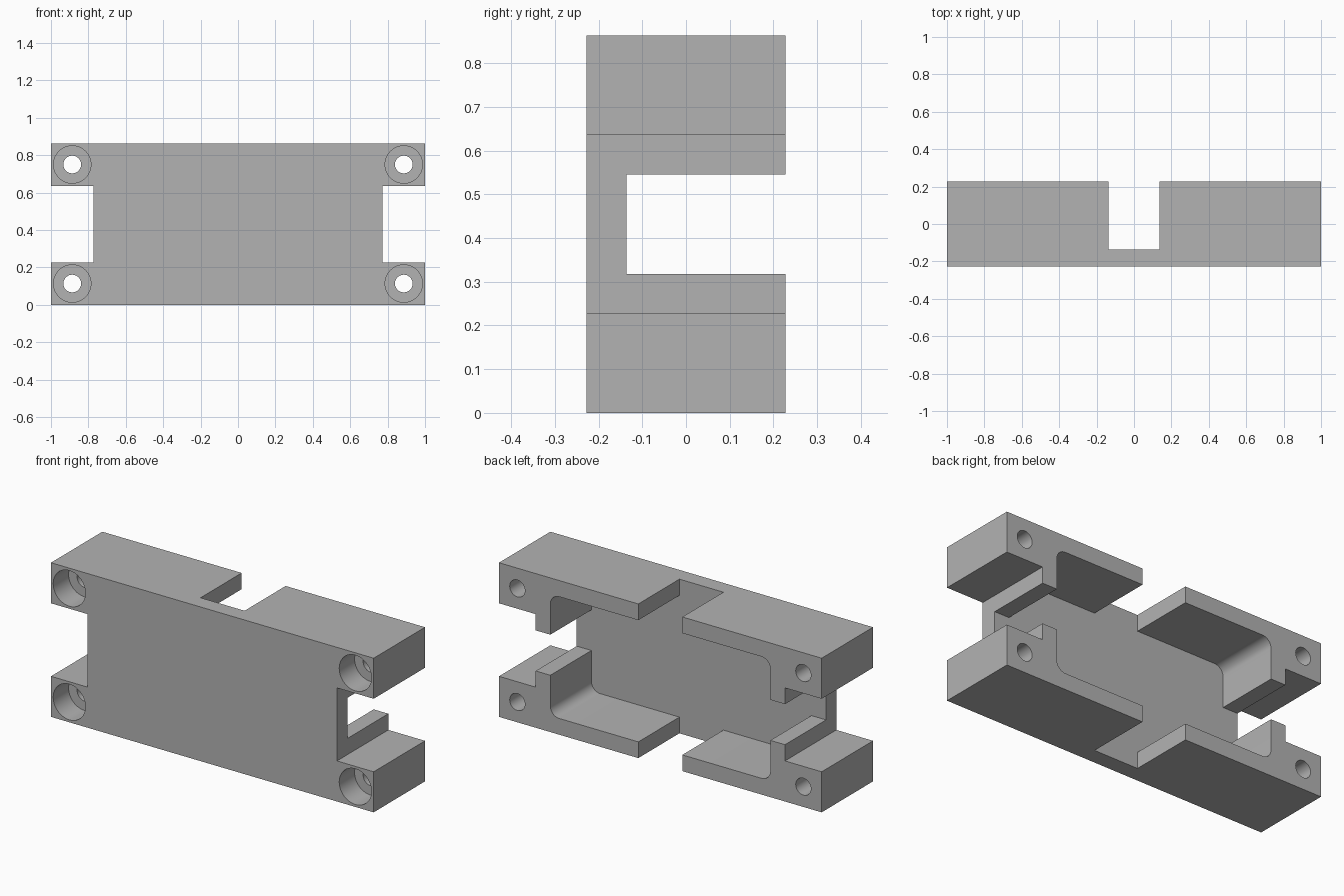
import bpy
import bmesh
from math import cos, sin, pi
from mathutils import Matrix, Vector

if "Cube" in bpy.data.objects:
    bpy.data.objects.remove(bpy.data.objects["Cube"], do_unlink=True)

U = 1 / 11                       # design unit: the body is 22 units long
W, D, H = 11 * U, 2.5 * U, 9.5 * U   # half width, half depth, height
MID = H / 2
FLOOR = -D + U                   # inner face of the front plate

grey = bpy.data.materials.new("plain grey")
grey.use_nodes = True
colour = (0.45, 0.45, 0.45, 1)
grey.diffuse_color = colour
grey.node_tree.nodes["Principled BSDF"].inputs["Base Color"].default_value = colour


def finish(name, bm):
    bmesh.ops.recalc_face_normals(bm, faces=bm.faces)
    mesh = bpy.data.meshes.new(name)
    bm.to_mesh(mesh)
    bm.free()
    mesh.materials.append(grey)
    obj = bpy.data.objects.new(name, mesh)
    bpy.context.collection.objects.link(obj)
    return obj


def prism(name, outline, y0, y1):
    """Extrude an x-z outline from y0 to y1."""
    bm = bmesh.new()
    face = bm.faces.new([bm.verts.new((x, y0, z)) for x, z in outline])
    new = bmesh.ops.extrude_face_region(bm, geom=[face])["geom"]
    verts = [v for v in new if isinstance(v, bmesh.types.BMVert)]
    bmesh.ops.translate(bm, verts=verts, vec=Vector((0, y1 - y0, 0)))
    return finish(name, bm)


def cylinder(name, x, z, radius, y0, y1):
    bm = bmesh.new()
    place = Matrix.Translation((x, (y0 + y1) / 2, z)) @ Matrix.Rotation(pi / 2, 4, "X")
    bmesh.ops.create_cone(bm, cap_ends=True, segments=48, radius1=radius,
                          radius2=radius, depth=y1 - y0, matrix=place)
    return finish(name, bm)


def cut(target, cutter):
    cutter.hide_render = True
    mod = target.modifiers.new("cut", "BOOLEAN")
    mod.operation = "DIFFERENCE"
    mod.solver = "EXACT"
    mod.object = cutter
    bpy.context.view_layer.objects.active = target
    bpy.ops.object.modifier_apply(modifier=mod.name)
    bpy.data.objects.remove(cutter, do_unlink=True)


# Body outline with a notch in each end
quarter = [(W, 2.25 * U), (W, MID), (0, MID)]
notch = 8.5 * U
quarter = [(notch, 2.25 * U), (W, 2.25 * U), (W, MID)]


def four_way(points):
    """Mirror a first-quadrant path into a closed outline about the centre."""
    half = points + [(-x, z) for x, z in reversed(points)]
    return [(x, z + MID) for x, z in half] + [(x, MID - z) for x, z in reversed(half)]


body = prism("housing_body", four_way(quarter), -D, D)

# Rear pocket with rounded corners, open at both ends, top and bottom
R = 0.055
px, pz = 7.5 * U, 3.75 * U
corner = [(px - R + R * cos(a), pz - R + R * sin(a))
          for a in (i * pi / 2 / 10 for i in range(11))]
path = [(9 * U, 1.25 * U), (px, 1.25 * U)] + corner + [(1.5 * U, pz), (1.5 * U, MID + U)]
cut(body, prism("pocket_cutter", four_way(path), FLOOR, D + U))

# Counterbored screw holes in the four corners
for sx in (-1, 1):
    for z in (1.25 * U, H - 1.25 * U):
        x = sx * 9.75 * U
        cut(body, cylinder("counterbore_cutter", x, z, 1.1 * U, -D - U, -D + 1.5 * U))
        cut(body, cylinder("screw_hole_cutter", x, z, 0.52 * U, -D - U, D + U))

bpy.ops.object.select_all(action="DESELECT")
body.select_set(True)
bpy.context.view_layer.objects.active = body
bpy.ops.object.shade_smooth_by_angle(angle=pi / 6)
